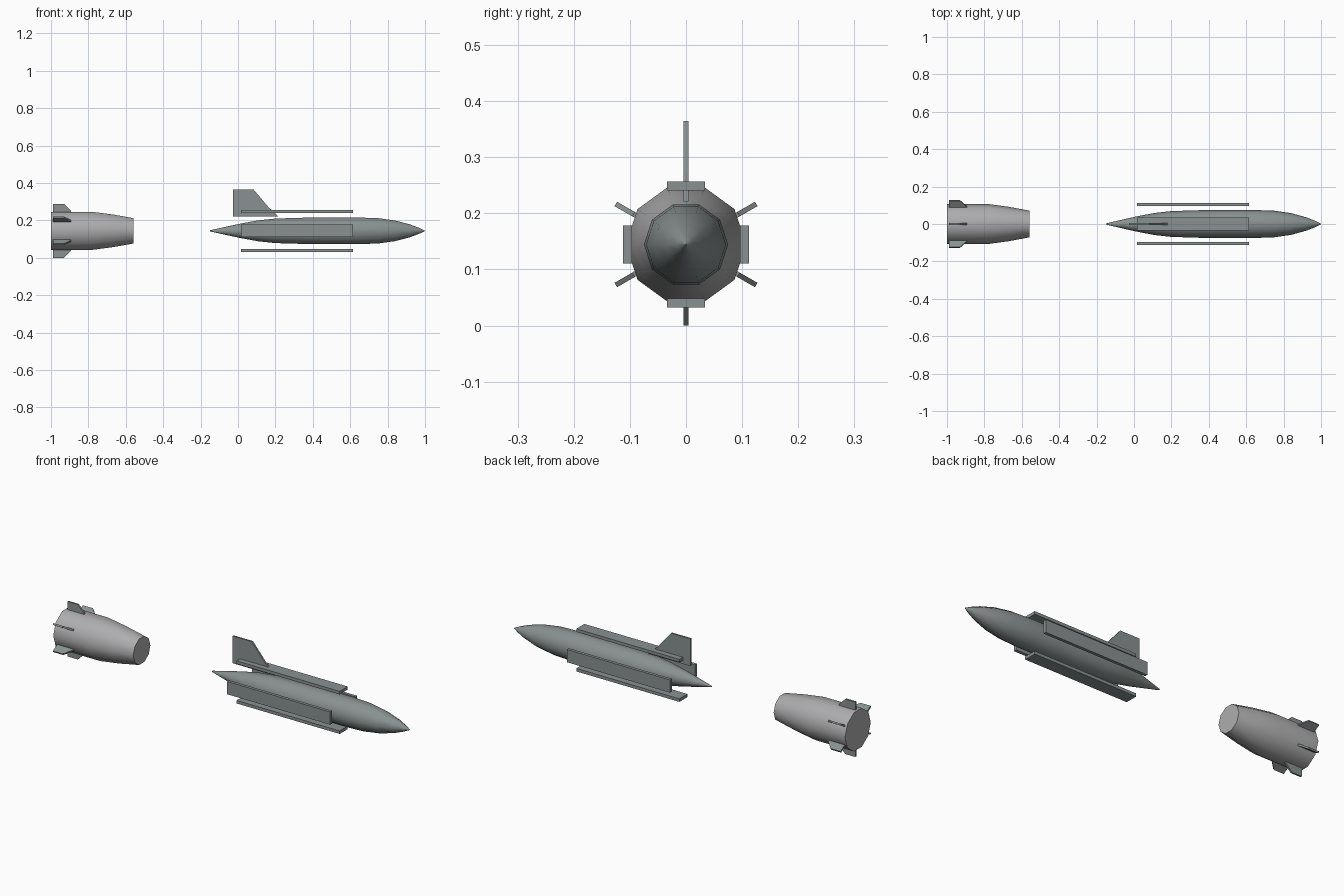
import bpy, bmesh, math
from mathutils import Matrix, Vector

AXIS_Z = 0.1445
SIDES = 10

cube = bpy.data.objects.get("Cube")
if cube:
    bpy.data.objects.remove(cube)


def material(name, rgb):
    m = bpy.data.materials.new(name)
    m.use_nodes = True
    m.diffuse_color = (*rgb, 1)
    m.node_tree.nodes["Principled BSDF"].inputs["Base Color"].default_value = (*rgb, 1)
    return m


slate = material("slate grey", (0.25, 0.285, 0.28))
silver = material("light grey", (0.42, 0.42, 0.43))
fin_grey = material("fin grey", (0.25, 0.285, 0.28))


def finish(name, bm, mat, smooth=False):
    bmesh.ops.recalc_face_normals(bm, faces=bm.faces)
    mesh = bpy.data.meshes.new(name)
    bm.to_mesh(mesh)
    bm.free()
    mesh.materials.append(mat)
    ob = bpy.data.objects.new(name, mesh)
    bpy.context.collection.objects.link(ob)
    ob.location.z = AXIS_Z
    if smooth:
        bpy.ops.object.select_all(action="DESELECT")
        ob.select_set(True)
        bpy.context.view_layer.objects.active = ob
        bpy.ops.object.shade_smooth_by_angle(angle=math.radians(50))
    return ob


def hull(name, profile, mat):
    """Lathe (x, radius) pairs around the x axis, closing both ends."""
    bm = bmesh.new()
    rings = []
    for x, r in profile:
        angles = [math.tau * i / SIDES for i in range(SIDES)]
        rings.append([bm.verts.new((x, r * math.cos(a), r * math.sin(a))) for a in angles])
    for a, b in zip(rings, rings[1:]):
        for i in range(SIDES):
            j = (i + 1) % SIDES
            bm.faces.new((a[i], a[j], b[j], b[i]))
    bm.faces.new(rings[0])
    bm.faces.new(rings[-1])
    return finish(name, bm, mat, smooth=True)


def fin(name, outline, thickness, mat, angle=0.0):
    """Extrude an (x, radius) outline and turn it about the x axis."""
    bm = bmesh.new()
    face = bm.faces.new([bm.verts.new((x, -thickness / 2, r)) for x, r in outline])
    new = bmesh.ops.extrude_face_region(bm, geom=[face])["geom"]
    moved = [v for v in new if isinstance(v, bmesh.types.BMVert)]
    bmesh.ops.translate(bm, verts=moved, vec=(0, thickness, 0))
    bmesh.ops.rotate(bm, verts=bm.verts, matrix=Matrix.Rotation(angle, 3, "X"))
    return finish(name, bm, mat)


# Pointed main body
hull("main_body", [(-0.15, 0.003), (-0.06, 0.024), (0.02, 0.042), (0.11, 0.059),
                   (0.2, 0.069), (0.36, 0.074), (0.5, 0.075), (0.64, 0.075),
                   (0.75, 0.071), (0.84, 0.058), (0.92, 0.036), (0.97, 0.016),
                   (1.0, 0.001)], slate)

# Booster stage, tapering forwards
hull("booster_body", [(-1.0, 0.107), (-0.78, 0.107), (-0.67, 0.092), (-0.56, 0.0715)], silver)

# Four long wing panels standing off the body
for i, side in enumerate(("top", "right", "bottom", "left")):
    bm = bmesh.new()
    bmesh.ops.create_cube(bm, size=1, matrix=Matrix.Translation((0.315, 0, 0.104))
                          @ Matrix.Diagonal((0.6, 0.067, 0.016, 1)))
    bmesh.ops.rotate(bm, verts=bm.verts, matrix=Matrix.Rotation(i * math.pi / 2, 3, "X"))
    finish(side + "_wing_panel", bm, slate)

# Swept tail fin
fin("tail_fin", [(-0.028, 0.077), (-0.028, 0.22), (0.084, 0.22), (0.16, 0.13), (0.215, 0.077)],
    0.009, slate)

# Six small booster fins
for i in range(6):
    fin("booster_fin_%d" % (i + 1), [(-0.988, 0.095), (-0.988, 0.1445), (-0.93, 0.1445),
                                     (-0.893, 0.108), (-0.893, 0.095)],
        0.009, fin_grey, i * math.pi / 3)
